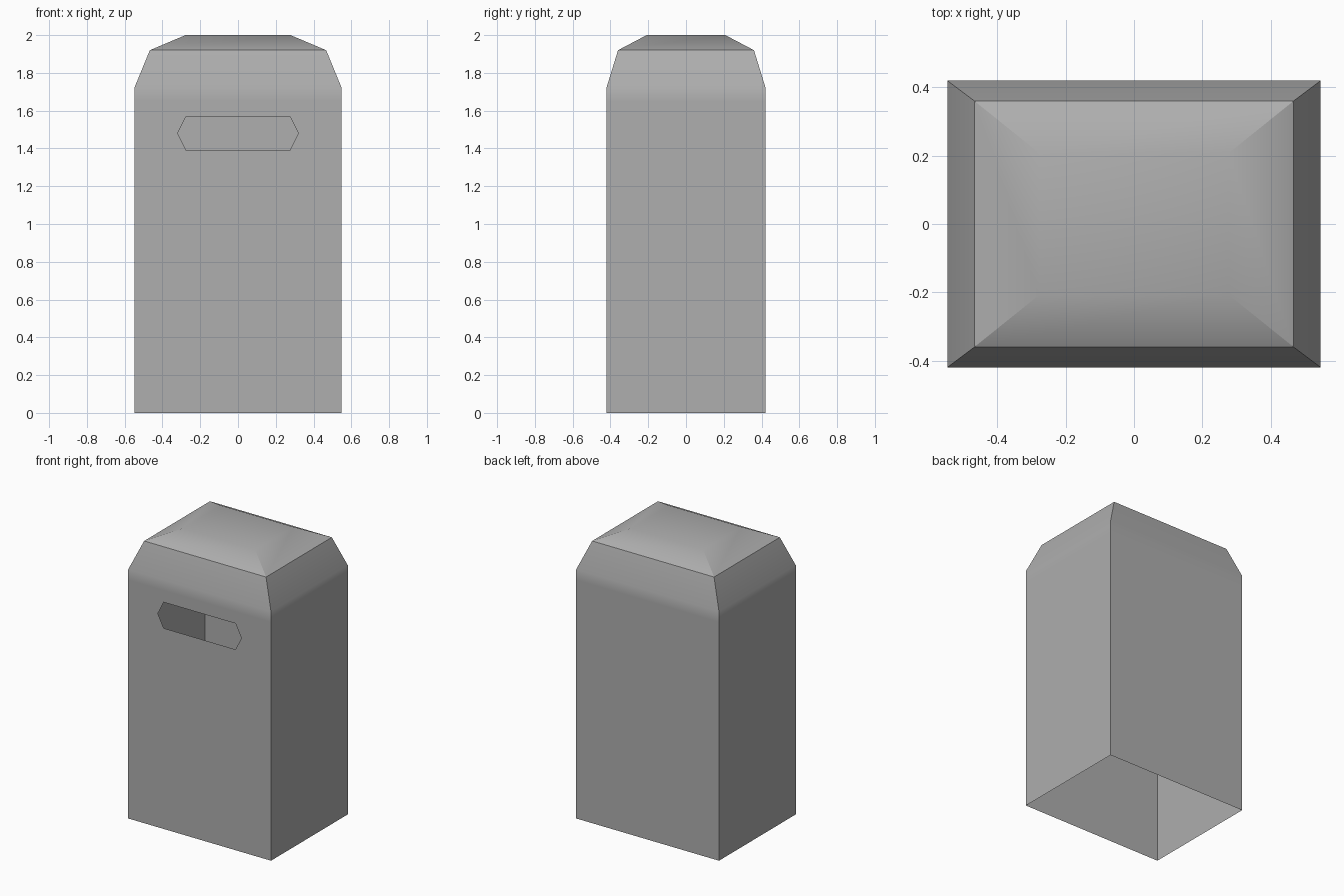
import bpy
import bmesh
import math

cube = bpy.data.objects.get("Cube")
if cube:
    bpy.data.objects.remove(cube, do_unlink=True)

# Single flat colour
grey = bpy.data.materials.new("mid_grey")
grey.use_nodes = True
colour = (0.425, 0.425, 0.425, 1)
grey.diffuse_color = colour
grey.node_tree.nodes["Principled BSDF"].inputs["Base Color"].default_value = colour

bm = bmesh.new()


def ring(half_x, half_y, z):
    """Rectangle of vertices: front left, front right, back right, back left."""
    corners = ((-1, -1), (1, -1), (1, 1), (-1, 1))
    return [bm.verts.new((sx * half_x, sy * half_y, z)) for sx, sy in corners]


# Shell levels: straight walls, sloped shoulder, shallow lid
rings = [ring(*level) for level in (
    (0.547, 0.42, 0),
    (0.547, 0.42, 1.65),
    (0.547, 0.42, 1.725),
    (0.467, 0.36, 1.92),
    (0.278, 0.208, 2),
)]
for level, (low, high) in enumerate(zip(rings, rings[1:])):
    for i in range(4):
        if level == 0 and i == 0:
            continue  # the front wall is built around the slot
        j = (i + 1) % 4
        bm.faces.new((low[i], low[j], high[j], high[i]))
bm.faces.new(rings[-1])

# Six-sided slot through the front wall
slot_z, slot_half_height = 1.48, 0.09
bl, br, r, tr, tl, l = [
    bm.verts.new((x, -0.42, slot_z + side * slot_half_height))
    for x, side in ((-0.275, -1), (0.275, -1), (0.32, 0),
                    (0.275, 1), (-0.275, 1), (-0.32, 0))]
low, high = rings[0], rings[1]
bm.faces.new((low[0], low[1], br, bl))
bm.faces.new((low[1], high[1], tr, r, br))
bm.faces.new((high[1], high[0], tl, tr))
bm.faces.new((high[0], low[0], bl, l, tl))

# Open-bottomed cover
mesh = bpy.data.meshes.new("cover_shell")
bm.to_mesh(mesh)
bm.free()
mesh.materials.append(grey)
cover = bpy.data.objects.new("cover_shell", mesh)
bpy.context.collection.objects.link(cover)

bpy.ops.object.select_all(action="DESELECT")
cover.select_set(True)
bpy.context.view_layer.objects.active = cover
bpy.ops.object.shade_smooth_by_angle(angle=math.radians(30))

# Larger faces keep flatter shading, so only the narrow bands blend
weighting = cover.modifiers.new("flat_panels", "WEIGHTED_NORMAL")
weighting.keep_sharp = True
